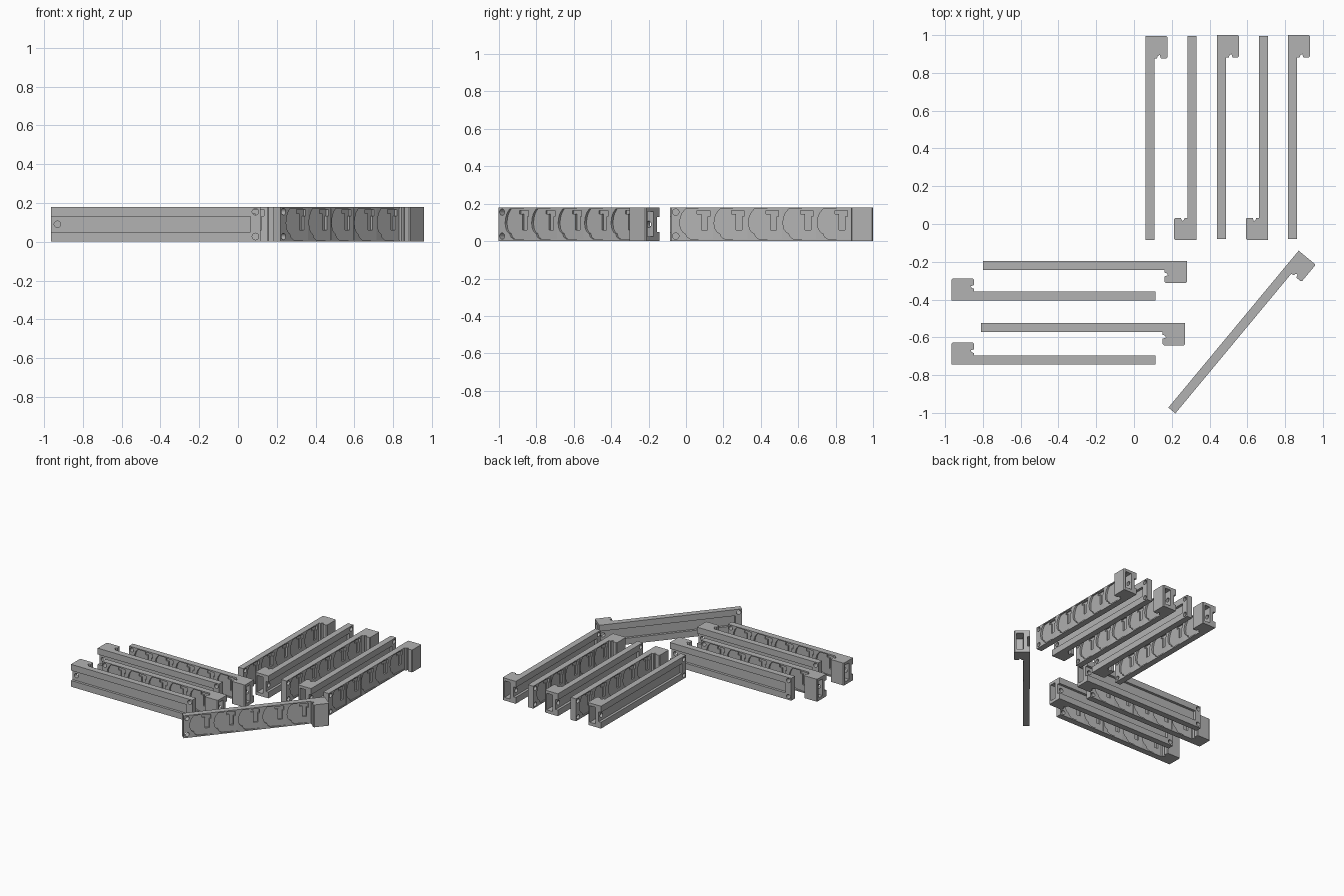
import bpy, bmesh, math
from mathutils import Matrix

if "Cube" in bpy.data.objects:
    bpy.data.objects.remove(bpy.data.objects["Cube"])

LENGTH, THICK, HEIGHT = 1.08, 0.048, 0.18
HEAD_START, HEAD_DEPTH = 0.962, 0.117
CELL = 0.184

grey = bpy.data.materials.new("plain grey")
grey.diffuse_color = (0.45, 0.45, 0.45, 1)
grey.use_nodes = True
grey.node_tree.nodes["Principled BSDF"].inputs["Base Color"].default_value = grey.diffuse_color


def loft(bm, a, b):
    """Closed solid between two matching loops of points."""
    va, vb = [bm.verts.new(p) for p in a], [bm.verts.new(p) for p in b]
    n = len(va)
    bm.faces.new(va)
    bm.faces.new(vb[::-1])
    for i in range(n):
        j = (i + 1) % n
        bm.faces.new((va[j], va[i], vb[i], vb[j]))


def box(bm, u, w, z):
    pts = [(u[0], z[0]), (u[1], z[0]), (u[1], z[1]), (u[0], z[1])]
    loft(bm, [(p, -w[0], q) for p, q in pts], [(p, -w[1], q) for p, q in pts])


def hole(bm, u, z, w, r=0.017, n=20):
    pts = [(u + r * math.cos(2 * math.pi * i / n), z + r * math.sin(2 * math.pi * i / n))
           for i in range(n)]
    loft(bm, [(p, -w[0], q) for p, q in pts], [(p, -w[1], q) for p, q in pts])


def finish(bm, name):
    bmesh.ops.recalc_face_normals(bm, faces=bm.faces)
    me = bpy.data.meshes.new(name)
    bm.to_mesh(me)
    bm.free()
    ob = bpy.data.objects.new(name, me)
    bpy.context.collection.objects.link(ob)
    return ob


# hooked bar outline, with a small notch in the inner face of the head
outline = [(0, 0), (LENGTH, 0), (LENGTH, HEAD_DEPTH - 0.006), (LENGTH - 0.006, HEAD_DEPTH),
           (HEAD_START + 0.006, HEAD_DEPTH), (HEAD_START, HEAD_DEPTH - 0.006),
           (HEAD_START, 0.082), (HEAD_START + 0.018, 0.076), (HEAD_START + 0.012, 0.066),
           (HEAD_START, 0.062), (HEAD_START, THICK), (0, THICK)]
bm = bmesh.new()
loft(bm, [(u, -w, 0) for u, w in outline], [(u, -w, HEIGHT) for u, w in outline])
bar = finish(bm, "hooked_bar")
bar.data.materials.append(grey)

cutters = []

# sloped scalloped pockets
scallop = [(0.078, 0.172), (0.060, 0.150), (0.050, 0.125), (0.046, 0.095), (0.052, 0.065),
           (0.064, 0.048), (0.078, 0.040), (0.086, 0.022), (0.105, 0.010),
           (0.224, 0.010), (0.224, 0.172)]
bm = bmesh.new()
for k in range(5):
    s = k * CELL
    loft(bm, [(u + s, -THICK - 0.01, z) for u, z in scallop],
         [(u + s, -THICK + 0.002 + 0.014 * (0.224 - u) / 0.178, z) for u, z in scallop])
cutters.append(finish(bm, "pocket_cutter"))

# stepped windows inside the pockets
bm = bmesh.new()
step = [(0.163, 0.06), (0.195, 0.06), (0.195, 0.132), (0.207, 0.132),
        (0.207, 0.165), (0.140, 0.165), (0.140, 0.145), (0.163, 0.145)]
for k in range(5):
    s = k * CELL
    loft(bm, [(u + s, -THICK - 0.01, z) for u, z in step],
         [(u + s, -0.030, z) for u, z in step])
cutters.append(finish(bm, "window_cutter"))

# long groove in the back, pocket in the head end, and tail holes
bm = bmesh.new()
box(bm, (0.05, LENGTH + 0.02), (-0.02, 0.020), (0.05, 0.13))
box(bm, (LENGTH - 0.085, LENGTH + 0.02), (0.050, 0.100), (0.025, 0.158))
for z in (0.027, 0.155):
    hole(bm, 0.025, z, (-0.02, THICK + 0.02))
cutters.append(finish(bm, "groove_cutter"))

# hole between the groove and the head pocket
bm = bmesh.new()
hole(bm, LENGTH - 0.034, 0.09, (0.01, 0.07))
cutters.append(finish(bm, "head_hole_cutter"))

for c in cutters:
    mod = bar.modifiers.new(c.name, 'BOOLEAN')
    mod.operation, mod.solver, mod.object = 'DIFFERENCE', 'EXACT', c

bpy.context.view_layer.update()
dg = bpy.context.evaluated_depsgraph_get()
mesh = bpy.data.meshes.new_from_object(bar.evaluated_get(dg))
for ob in cutters + [bar]:
    bpy.data.objects.remove(ob)
mesh.materials.clear()
mesh.materials.append(grey)

# tail position of the back face and heading of every bar
places = [(0.06, -0.085, 90), (0.33, 0.995, -90), (0.44, -0.08, 90), (0.71, 0.995, -90),
          (0.815, -0.08, 90), (-0.80, -0.195, 0), (0.115, -0.405, 180),
          (-0.81, -0.525, 0), (0.115, -0.745, 180), (0.182, -0.972, 50.3)]
for i, (x, y, ang) in enumerate(places):
    ob = bpy.data.objects.new(f"hooked_bar_{i + 1}", mesh)
    bpy.context.collection.objects.link(ob)
    ob.matrix_world = Matrix.Translation((x, y, 0)) @ Matrix.Rotation(math.radians(ang), 4, 'Z')
